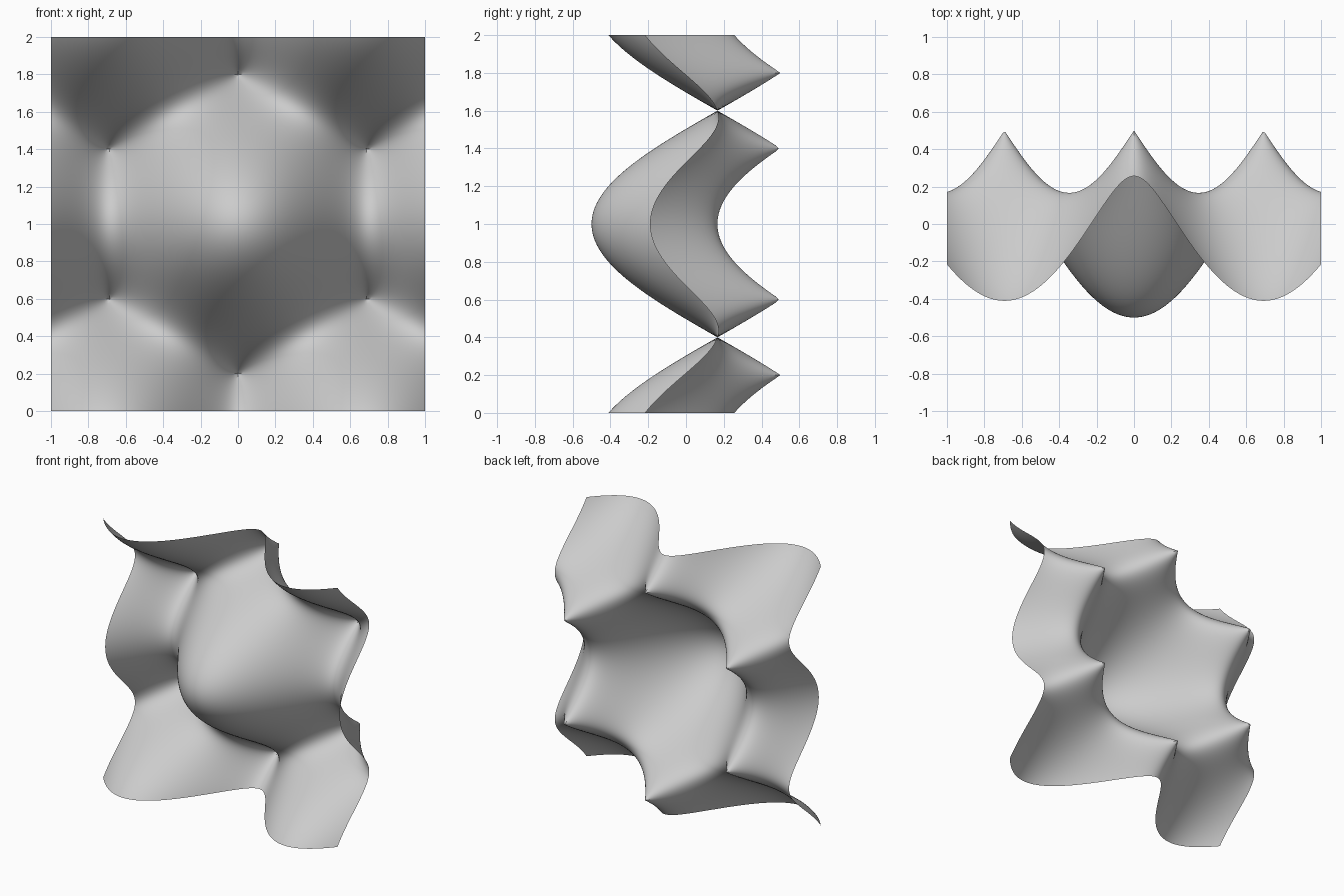
import bpy, bmesh
from math import cos, sqrt, pi, radians

if "Cube" in bpy.data.objects:
    bpy.data.objects.remove(bpy.data.objects["Cube"])

A = 4 * pi / (3 * 0.8)  # wave number that puts the peaks 0.8 from the centre


def depth(x, z):
    # hexagonal bowl pattern with conical peaks at the hexagon corners
    c = cos(A * z / 2)
    e = 1 + 4 * cos(sqrt(3) * A * x / 2) * c + 4 * c * c
    return 0.5 - sqrt(max(e, 0)) / 3


# wavy sheet: an upright grid displaced along y
bm = bmesh.new()
bmesh.ops.create_grid(bm, x_segments=160, y_segments=160, size=1)
for v in bm.verts:
    x, z = v.co.x, v.co.y
    v.co = (x, depth(x, z), z + 1)
bm.normal_update()

mesh = bpy.data.meshes.new("hexagonal_wave_sheet")
bm.to_mesh(mesh)
bm.free()
sheet = bpy.data.objects.new("hexagonal_wave_sheet", mesh)
bpy.context.collection.objects.link(sheet)

# smooth shading, with the peak tips kept sharp
bpy.context.view_layer.objects.active = sheet
sheet.select_set(True)
bpy.ops.object.shade_smooth_by_angle(angle=radians(30))
